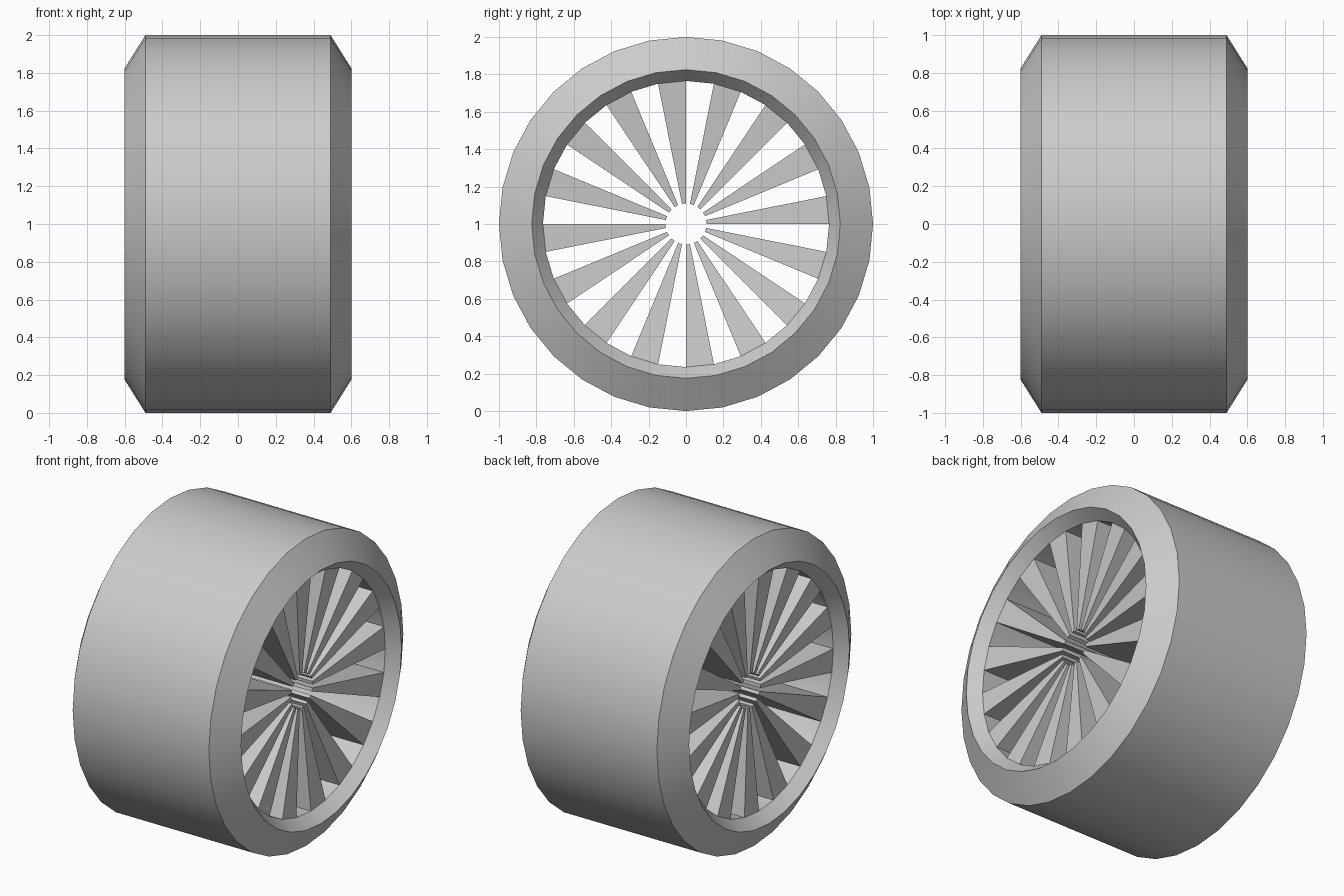
import bpy, bmesh
from math import cos, sin, pi

if "Cube" in bpy.data.objects:
    bpy.data.objects.remove(bpy.data.objects["Cube"], do_unlink=True)

SIDES = 32
STEP = 2 * pi / SIDES
RIM_RADIUS = 0.765

grey = bpy.data.materials.new("plain_grey")
grey.use_nodes = True
colour = (0.6, 0.6, 0.6, 1)
grey.diffuse_color = colour
grey.node_tree.nodes["Principled BSDF"].inputs["Base Color"].default_value = colour


def point(x, radius, angle):
    return (x, radius * cos(angle), 1 + radius * sin(angle))


def finish(bm, name):
    bmesh.ops.recalc_face_normals(bm, faces=bm.faces)
    mesh = bpy.data.meshes.new(name)
    bm.to_mesh(mesh)
    bm.free()
    mesh.materials.append(grey)
    obj = bpy.data.objects.new(name, mesh)
    bpy.context.collection.objects.link(obj)
    return obj


# Tyre and rim: closed half profile mirrored in x, revolved about the axle
half = [(0.49, 1.0), (0.6, 0.825), (0.525, RIM_RADIUS)]
profile = half + [(-x, r) for x, r in reversed(half)]
bm = bmesh.new()
rings = [[bm.verts.new(point(x, r, i * STEP)) for i in range(SIDES)] for x, r in profile]
for a, b in zip(rings, rings[1:] + rings[:1]):
    for i in range(SIDES):
        j = (i + 1) % SIDES
        bm.faces.new((a[i], a[j], b[j], b[i]))
tyre = finish(bm, "tyre")
bpy.ops.object.select_all(action='DESELECT')
tyre.select_set(True)
bpy.context.view_layer.objects.active = tyre
bpy.ops.object.shade_smooth_by_angle(angle=pi / 6)

# Spokes: full-width wedges on every other segment, dished towards the hub
bm = bmesh.new()
for k in range(0, SIDES, 2):
    loops = []
    for x, r in [(0.46, 0.11), (0.526, RIM_RADIUS + 0.01),
                 (-0.526, RIM_RADIUS + 0.01), (-0.46, 0.11)]:
        loops.append([bm.verts.new(point(x, r, (k + d) * STEP)) for d in (0, 1)])
    for a, b in zip(loops, loops[1:] + loops[:1]):
        bm.faces.new((a[0], a[1], b[1], b[0]))
    for d in (0, 1):
        bm.faces.new([pair[d] for pair in loops])
finish(bm, "spokes")
